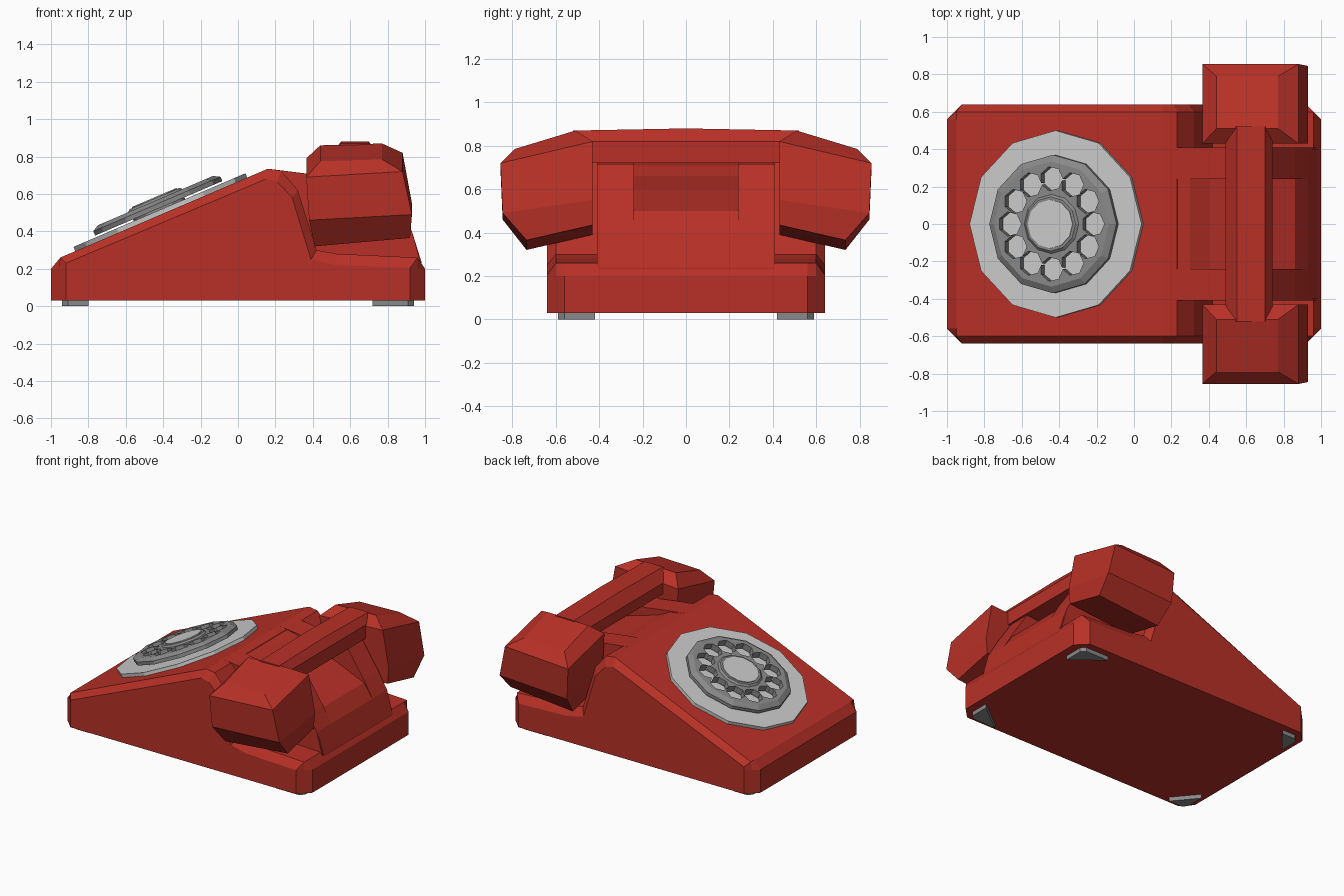
import bpy, bmesh, math
from mathutils import Matrix

if "Cube" in bpy.data.objects:
    bpy.data.objects.remove(bpy.data.objects["Cube"])


def material(name, rgb):
    m = bpy.data.materials.new(name)
    m.use_nodes = True
    m.diffuse_color = (*rgb, 1)
    m.node_tree.nodes["Principled BSDF"].inputs["Base Color"].default_value = (*rgb, 1)
    return m


RED = material("red plastic", (0.48, 0.03, 0.02))
LIGHT = material("light grey", (0.6, 0.6, 0.6))
GREY = material("mid grey", (0.25, 0.25, 0.25))


def loft(name, loops, mat, matrix=None):
    """Skin a stack of equal-length loops and cap both ends."""
    bm = bmesh.new()
    rings = [[bm.verts.new(p) for p in loop] for loop in loops]
    n = len(rings[0])
    for a, b in zip(rings, rings[1:]):
        for i in range(n):
            j = (i + 1) % n
            bm.faces.new((a[i], a[j], b[j], b[i]))
    bm.faces.new(rings[0][::-1])
    bm.faces.new(rings[-1])
    bmesh.ops.recalc_face_normals(bm, faces=bm.faces)
    mesh = bpy.data.meshes.new(name)
    bm.to_mesh(mesh)
    bm.free()
    mesh.materials.append(mat)
    ob = bpy.data.objects.new(name, mesh)
    bpy.context.collection.objects.link(ob)
    if matrix:
        ob.matrix_world = matrix
    return ob


def at_y(profile, y):
    return [(x, y, z) for x, z in profile]


def ring(r, z, n=12, cx=0, cy=0):
    return [(cx + r * math.cos(math.tau * i / n), cy + r * math.sin(math.tau * i / n), z)
            for i in range(n)]


# Body: wedge profile with chamfered rims and corners
full = [(-1, .03), (-1, .2), (-.95, .26), (.16, .735), (.23, .725), (.32, .62),
        (.42, .3), (.53, .28), (.96, .26), (1, .2), (1, .03)]
side = [(-.92, .03), (-.92, .2), (-.92, .23), (.15, .68), (.21, .665), (.29, .58),
        (.39, .25), (.52, .22), (.92, .205), (.92, .2), (.92, .03)]
mid = [(max(-.96, min(.96, x)), z) for x, z in full]
loft("body", [at_y(side, -.64), at_y(mid, -.6), at_y(full, -.56),
              at_y(full, .56), at_y(mid, .6), at_y(side, .64)], RED)

# Cradle: sloping middle with a hand recess between two raised prongs
floor = [(.16, .1), (.16, .735), (.3, .71), (.4, .66), (.62, .6), (.86, .5),
         (.93, .4), (.98, .24), (.98, .1)]
loft("cradle_middle", [at_y(floor, -.4), at_y(floor, .4)], RED)
prong = [(.16, .1), (.16, .735), (.36, .71), (.5, .69), (.73, .715),
         (.86, .52), (.93, .4), (.975, .24), (.975, .1)]
prong_in = [(x, z) for x, z in prong]
for s, label in ((1, "left"), (-1, "right")):
    loft("cradle_prong_" + label, [at_y(prong_in, s * .24), at_y(prong, s * .41)], RED)

# Handset grip: chamfered bar, slightly arched
def grip(y, top):
    return at_y([(.49, .72), (.49, .80), (.55, top), (.70, top), (.74, .82), (.74, .72)], y)


loft("handset_grip", [grip(-.52, .87), grip(0, .88), grip(.52, .87)], RED)


# Handset ends: faceted cups, each level given as x range, y range and corner heights
def level(s, x0, x1, y_in, y_out, z_in, z_out, tilt):
    return [(x0, s * y_in, z_in), (x1, s * y_in, z_in + tilt),
            (x1, s * y_out, z_out + tilt), (x0, s * y_out, z_out)]


for s, name in ((1, "earpiece"), (-1, "mouthpiece")):
    loft(name, [level(s, .41, .92, .43, .735, .39, .32, .045),
                level(s, .38, .93, .43, .845, .52, .46, .03),
                level(s, .365, .88, .43, .855, .79, .69, .03),
                level(s, .44, .77, .51, .79, .86, .775, .01)], RED)

# Dial: tilted to lie on the sloping front
tilt = math.atan2(.475, 1.11)
dial = Matrix.Translation((-.41, 0, .491)) @ Matrix.Rotation(-tilt, 4, "Y")
loft("dial_plate", [ring(.5, -.01), ring(.5, .025)], LIGHT, dial)
wheel = loft("finger_wheel", [ring(.37, .035), ring(.37, .06), ring(.335, .08)], GREY, dial)
loft("wheel_spacer", [ring(.15, .02), ring(.15, .04)], GREY, dial)

# Finger holes cut through the wheel
for i in range(12):
    a = math.tau * i / 12
    cutter = loft("hole_cutter", [ring(.066, z, 7, .242 * math.cos(a), .242 * math.sin(a))
                                  for z in (.01, .12)], GREY, dial)
    cutter.hide_render = True
    mod = wheel.modifiers.new("hole", "BOOLEAN")
    mod.object = cutter
    mod.solver = "EXACT"
    bpy.context.view_layer.objects.active = wheel
    bpy.ops.object.modifier_apply(modifier=mod.name)
    bpy.data.objects.remove(cutter)

# Hub: raised collar around a light centre disc
loft("hub_collar", [ring(.17, .07), ring(.145, .092)], GREY, dial)
loft("hub_disc", [ring(.13, .08), ring(.13, .098)], LIGHT, dial)

# Feet: corner pads with a slanted inner side
for ex, depth, end in ((-1, .14, "front"), (1, .22, "back")):
    for sy, label in ((1, "left"), (-1, "right")):
        pad = [(.94, .42), (.94, .56), (.91, .59), (.94 - depth, .59)]
        loft("foot_%s_%s" % (end, label),
             [[(ex * x, sy * y, z) for x, y in pad] for z in (0, .04)], GREY)
